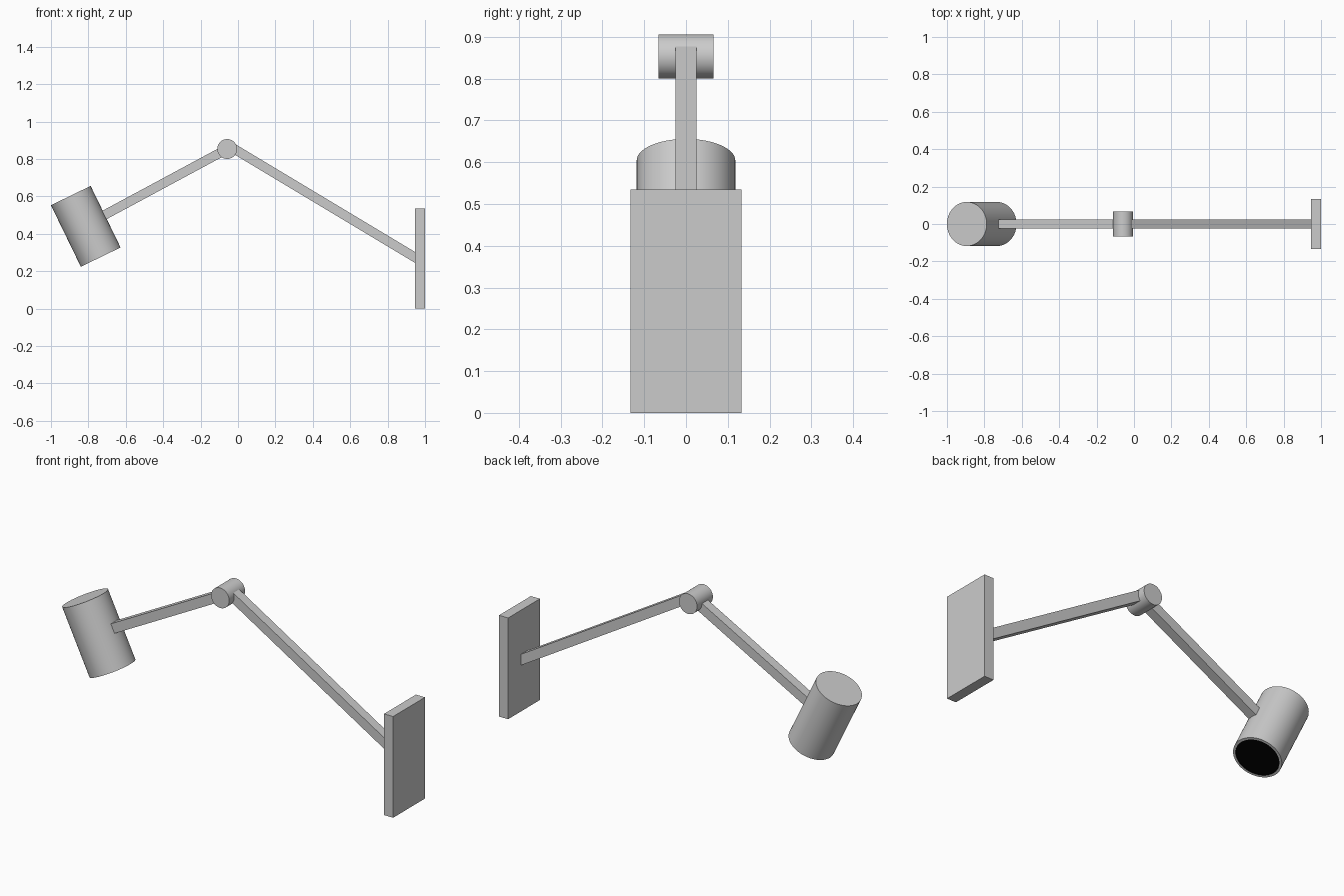
import bpy, bmesh, math
from mathutils import Vector

if "Cube" in bpy.data.objects:
    bpy.data.objects.remove(bpy.data.objects["Cube"])


def box(name, size, loc, direction=None):
    bpy.ops.mesh.primitive_cube_add(size=1, location=loc)
    ob = bpy.context.object
    ob.name = name
    for v in ob.data.vertices:
        v.co = Vector(a * b for a, b in zip(v.co, size))
    if direction is not None:  # tilt local x within the xz plane
        ob.rotation_euler.y = -math.atan2(direction.z, direction.x)
    return ob


def arm(name, a, b, width=0.05):
    a, b = Vector((a[0], 0, a[1])), Vector((b[0], 0, b[1]))
    return box(name, ((b - a).length, width, width), (a + b) / 2, b - a)


def cylinder(name, radius, depth, loc, rot):
    bpy.ops.mesh.primitive_cylinder_add(vertices=64, radius=radius, depth=depth,
                                        location=loc, rotation=rot)
    ob = bpy.context.object
    ob.name = name
    bpy.ops.object.shade_smooth_by_angle()
    return ob


# Wall plate
box("wall_plate", (0.053, 0.266, 0.535), (0.9735, 0, 0.2675))

# Arms and the elbow joint between them
arm("wall_arm", (-0.04, 0.865), (0.965, 0.262))
arm("lamp_arm", (-0.755, 0.478), (-0.058, 0.853))
cylinder("elbow_joint", 0.053, 0.132, (-0.058, 0, 0.853), (math.pi / 2, 0, 0))

# Lamp head, tilted, with a thin rim around the dark opening
top, bottom = Vector((-0.894, 0, 0.604)), Vector((-0.734, 0, 0.275))
axis = top - bottom
head = cylinder("lamp_head", 0.118, axis.length, (top + bottom) / 2,
                (0, math.atan2(axis.x, axis.z), 0))
black = bpy.data.materials.new("lens_black")
black.diffuse_color = (0.0, 0.0, 0.0, 1)
black.use_nodes = True
black.node_tree.nodes["Principled BSDF"].inputs["Base Color"].default_value = black.diffuse_color
grey = bpy.data.materials.new("head_grey")
head.data.materials.append(None)
head.data.materials.append(black)
bpy.data.materials.remove(grey)

bm = bmesh.new()
bm.from_mesh(head.data)
lens = min(bm.faces, key=lambda f: f.normal.z)
bmesh.ops.inset_region(bm, faces=[lens], thickness=0.012, depth=0)
# Sink the lens slightly behind the rim
hole = bmesh.ops.inset_region(bm, faces=[lens], thickness=0.0005, depth=-0.004)
for f in hole["faces"] + [lens]:
    f.material_index = 1
    f.smooth = False
bm.to_mesh(head.data)
bm.free()
